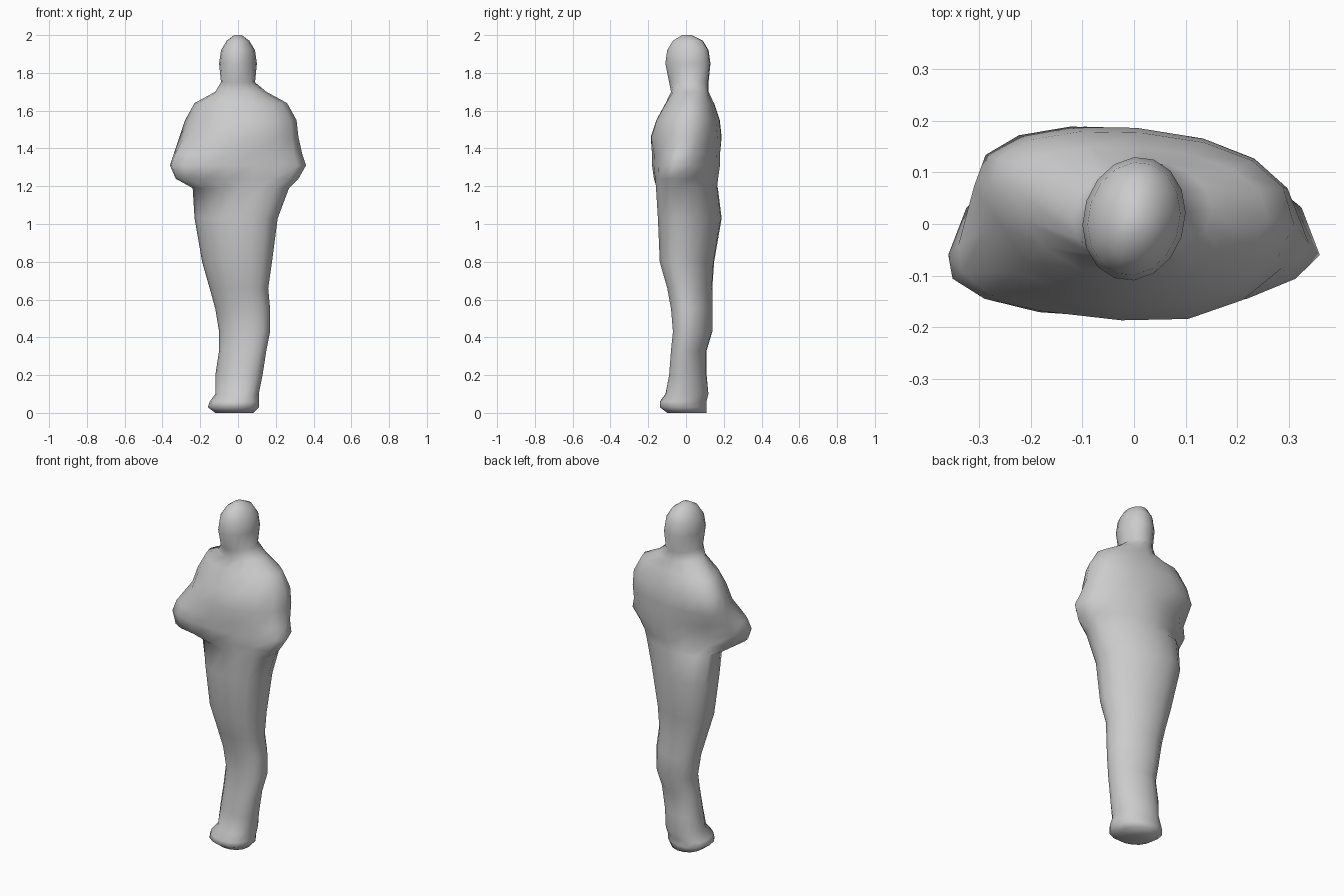
import bpy
import bmesh
from math import cos, sin, pi

default_cube = bpy.data.objects.get("Cube")
if default_cube:
    bpy.data.objects.remove(default_cube, do_unlink=True)

SIDES = 16

# Cross-sections in hundredths of a unit:
# height, right edge, left edge, front edge, back edge, depth of widest line
FOOT = [
    (0, -12, 8, -10, 11, -1),
    (3, -16, 11, -14, 11, -2),
    (6, -15, 11, -14, 11, -2),
    (10, -12, 11, -11, 12, 0),
]
LEGS = [
    (20, -12, 13, -9, 11, 1),
    (33, -10, 15, -8, 11, 1),
    (43, -10, 17, -7, 14, 3),
    (55, -12, 17, -8, 14, 3),
    (66, -15, 16, -10, 14, 2),
    (80, -19, 18, -14, 15, 1),
    (103, -23, 21, -15, 19, 2),
    (119, -24, 27, -16, 17, 0),
]
ELBOWS = [
    (124, -33, 32, -17, 17, -8),
    (131, -36, 36, -18, 18, -6),
    (137, -34, 34, -18, 18, -4),
]
SHOULDERS = [
    (146, -31, 32, -19, 19, -1),
    (155, -28, 31, -16, 18, 0),
    (164, -23, 26, -11, 15, 1),
]
NECK_AND_HEAD = [
    (170, -12, 15, -8, 12, 2),
    (175, -9, 9, -9, 12, 1),
    (185, -10, 10, -11, 13, 1),
    (192, -9, 9, -10, 12, 1),
    (197, -6, 6, -7, 9, 1),
    (200, -2, 2, -2, 3, 0),
]


def power(value, exponent):
    """Raise the size of a value to an exponent, keeping its sign."""
    return abs(value) ** exponent * (1 if value >= 0 else -1)


def add_ring(bm, section, fullness, back_pinch, front_shift, twist_right, twist_left):
    """Add one cross-section; a twist carries its right side back, its left forward."""
    height, right, left, front, back, middle = [n / 100 for n in section]
    centre, half_width = (left + right) / 2, (left - right) / 2
    ring = []
    for i in range(SIDES):
        angle = 2 * pi * i / SIDES
        across = cos(angle)
        twist = (twist_left + twist_right + (twist_left - twist_right) * across) / 2
        depth = sin(angle - twist)
        if depth > 0:
            reach, bend, shift = back - middle, fullness + back_pinch, 0
        else:
            reach, bend, shift = middle - front, fullness, front_shift * depth
        x = centre + half_width * power(across, bend) + shift
        y = middle + reach * power(depth, fullness)
        ring.append(bm.verts.new((x, y, height)))
    return ring


def build_figure(name, groups, material):
    """Loft all cross-sections into one closed, smooth body."""
    bm = bmesh.new()
    rings = []
    for sections, *shape in groups:
        rings += [add_ring(bm, section, *shape) for section in sections]
    for lower, upper in zip(rings, rings[1:]):
        for i in range(SIDES):
            j = (i + 1) % SIDES
            bm.faces.new((lower[i], lower[j], upper[j], upper[i]))
    bm.faces.new(list(reversed(rings[0])))
    bm.faces.new(rings[-1])
    for face in bm.faces:
        face.smooth = True
    bmesh.ops.recalc_face_normals(bm, faces=bm.faces)
    mesh = bpy.data.meshes.new(name)
    bm.to_mesh(mesh)
    bm.free()
    mesh.materials.append(material)
    figure = bpy.data.objects.new(name, mesh)
    bpy.context.collection.objects.link(figure)
    return figure


# Plain grey surface
grey = bpy.data.materials.new("plain_grey")
grey.use_nodes = True
colour = (0.6, 0.6, 0.6, 1)
grey.diffuse_color = colour
grey.node_tree.nodes["Principled BSDF"].inputs["Base Color"].default_value = colour

# Standing figure: each group has its fullness, back pinch, front shift and twists
build_figure("standing_figure", [
    (FOOT, 0.95, 0, 0, 0.2, 0.1),
    (LEGS, 0.97, 0, 0, 0.27, 0.27),
    (ELBOWS, 1, 0.3, 0.05, 0, 0),
    (SHOULDERS, 0.93, 0, 0.03, 0.4, 0),
    (NECK_AND_HEAD, 1, 0, 0, -0.1, -0.1),
], grey)
